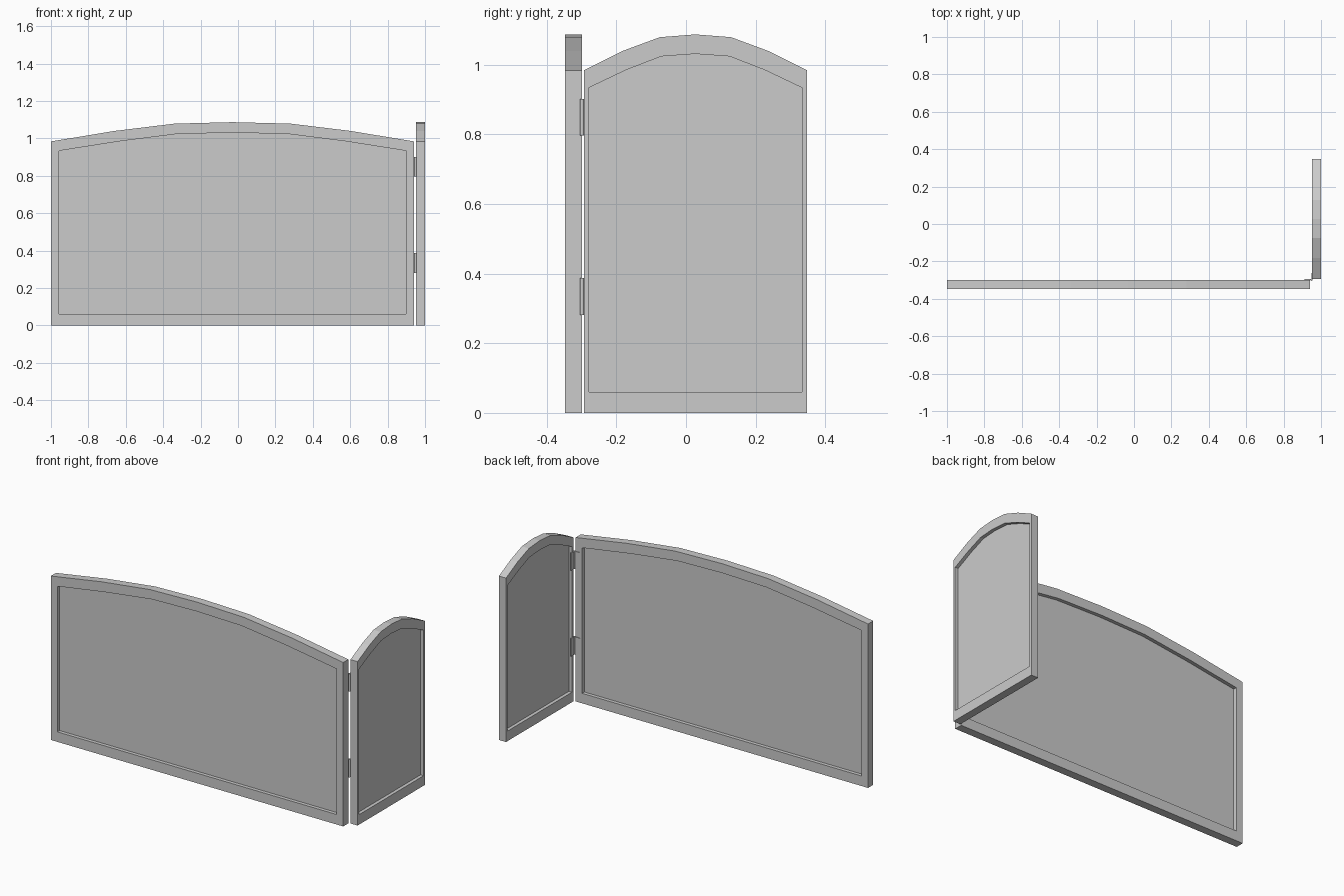
import bpy
import bmesh
from mathutils import Matrix

if "Cube" in bpy.data.objects:
    bpy.data.objects.remove(bpy.data.objects["Cube"])

# Arched top shared by both panels: (fraction of half width, outer height, inner height)
ARCH = [(-1, .984, .934), (-.65, 1.04, .985), (-.32, 1.079, 1.024), (0, 1.087, 1.031),
        (.32, 1.079, 1.024), (.65, 1.04, .985), (1, .984, .934)]
INSET = .955
RAIL = .06


def finish(name, bm, matrix=Matrix()):
    bmesh.ops.recalc_face_normals(bm, faces=bm.faces)
    mesh = bpy.data.meshes.new(name)
    bm.to_mesh(mesh)
    bm.free()
    mesh.transform(matrix)
    obj = bpy.data.objects.new(name, mesh)
    bpy.context.collection.objects.link(obj)
    return obj


def frame(name, half, thick, matrix):
    """Closed ring between the outer and inner arched outlines."""
    outer = [(t * half, z) for t, z, _ in ARCH] + [(half, 0), (-half, 0)]
    inner = [(t * half * INSET, z) for t, _, z in ARCH]
    inner += [(half * INSET, RAIL), (-half * INSET, RAIL)]
    bm = bmesh.new()
    rings = [[bm.verts.new((x, y, z)) for x, z in loop]
             for loop, y in ((outer, -thick / 2), (inner, -thick / 2),
                             (inner, thick / 2), (outer, thick / 2))]
    n = len(outer)
    for r in range(4):
        a, b = rings[r], rings[(r + 1) % 4]
        for i in range(n):
            j = (i + 1) % n
            bm.faces.new((a[i], a[j], b[j], b[i]))
    return finish(name, bm, matrix)


def infill(name, half, thick, matrix):
    """Thin sheet filling the frame opening."""
    pts = [(t * half * INSET, z) for t, _, z in ARCH]
    pts += [(half * INSET, RAIL), (-half * INSET, RAIL)]
    bm = bmesh.new()
    face = bm.faces.new([bm.verts.new((x, -thick / 2, z)) for x, z in pts])
    ext = bmesh.ops.extrude_face_region(bm, geom=[face], use_keep_orig=True)
    verts = [g for g in ext["geom"] if isinstance(g, bmesh.types.BMVert)]
    bmesh.ops.translate(bm, verts=verts, vec=(0, thick, 0))
    return finish(name, bm, matrix)


def box(name, lo, hi):
    bm = bmesh.new()
    size = [b - a for a, b in zip(lo, hi)]
    mid = [(a + b) / 2 for a, b in zip(lo, hi)]
    bmesh.ops.create_cube(bm, size=1, matrix=Matrix.Translation(mid) @ Matrix.Diagonal((*size, 1)))
    return finish(name, bm)


def barrel(name, x, y, z0, z1, radius):
    bm = bmesh.new()
    bmesh.ops.create_cone(bm, cap_ends=True, segments=12, radius1=radius, radius2=radius,
                          depth=z1 - z0, matrix=Matrix.Translation((x, y, (z0 + z1) / 2)))
    return finish(name, bm)


# Wide panel across the front and narrow panel folded back at the right
wide = Matrix.Translation((-.029, -.323, 0))
narrow = Matrix.Translation((.976, .027, 0)) @ Matrix.Rotation(1.5707963, 4, 'Z')
for label, half, thick, place in (("wide", .971, .049, wide), ("narrow", .32, .047, narrow)):
    frame(label + "_frame", half, thick, place)
    infill(label + "_infill", half, .006, place)

# Two hinges in the inner corner
for label, z0, z1 in (("lower", .281, .388), ("upper", .796, .902)):
    barrel(label + "_hinge_pin", .949, -.299, z0, z1, .006)
    box(label + "_hinge_wide_leaf", (.912, -.299, z0), (.949, -.295, z1))
    box(label + "_hinge_narrow_leaf", (.948, -.299, z0), (.953, -.262, z1))
